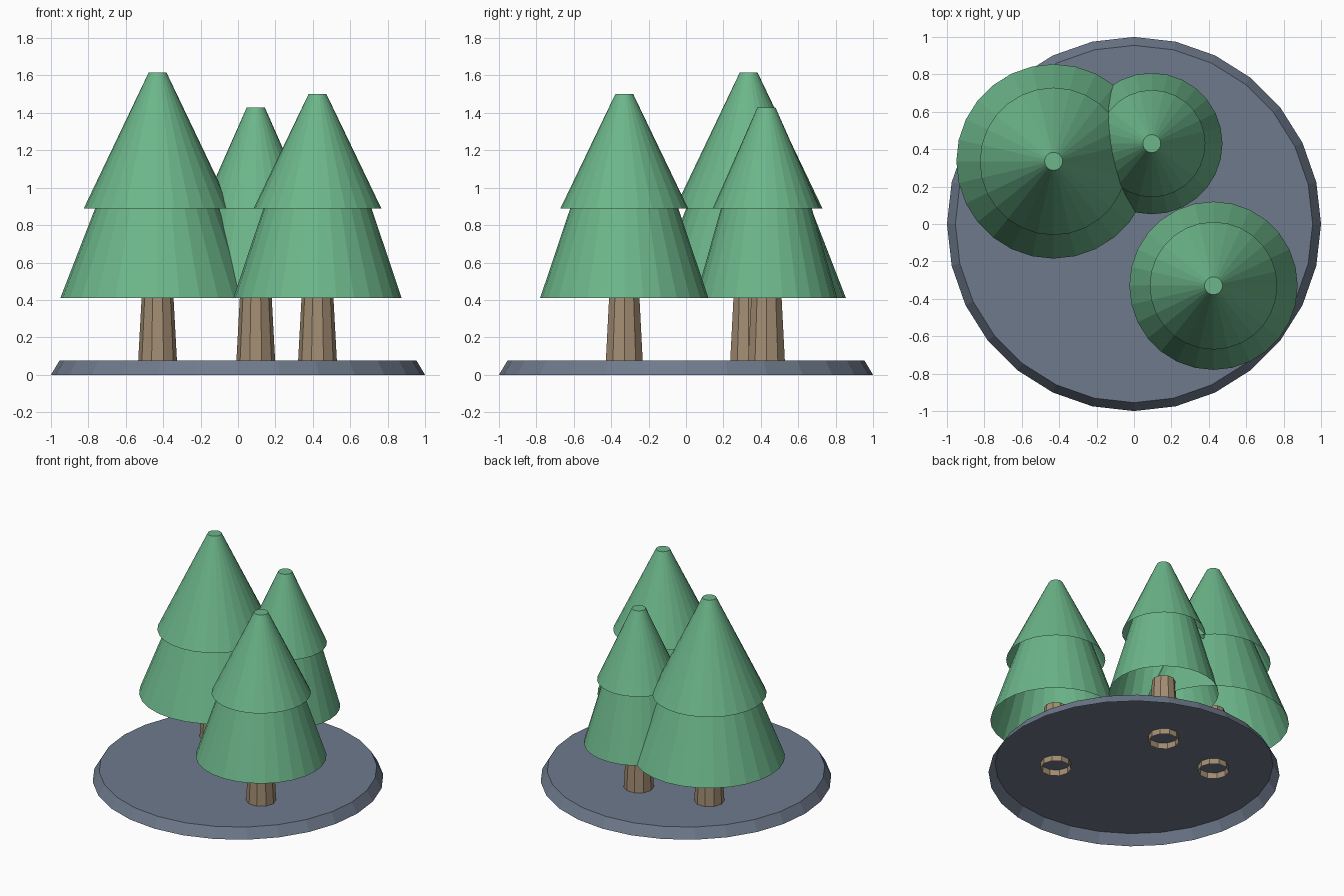
import bpy, bmesh, math

if "Cube" in bpy.data.objects:
    bpy.data.objects.remove(bpy.data.objects["Cube"])


def material(name, rgb):
    # sRGB 0-255 converted to linear
    lin = [((c / 255 + 0.055) / 1.055) ** 2.4 for c in rgb]
    m = bpy.data.materials.new(name)
    m.diffuse_color = (*lin, 1.0)
    m.use_nodes = True
    m.node_tree.nodes["Principled BSDF"].inputs["Base Color"].default_value = m.diffuse_color
    return m


SLATE = material("slate", (111, 122, 140))
BARK = material("bark", (163, 141, 115))
LEAF = material("leaf_green", (108, 182, 138))


def frustum(name, mat, sides, x, y, z0, r0, z1, r1):
    """Flat-shaded tapered tube, open below and closed on top."""
    bm = bmesh.new()
    rings = []
    for z, r in ((z0, r0), (z1, r1)):
        rings.append([bm.verts.new((r * math.cos(2 * math.pi * i / sides),
                                    r * math.sin(2 * math.pi * i / sides), z))
                      for i in range(sides)])
    low, high = rings
    for i in range(sides):
        j = (i + 1) % sides
        bm.faces.new((low[i], low[j], high[j], high[i]))
    bm.faces.new(high)
    mesh = bpy.data.meshes.new(name)
    bm.to_mesh(mesh)
    bm.free()
    mesh.materials.append(mat)
    obj = bpy.data.objects.new(name, mesh)
    obj.location = (x, y, 0)
    bpy.context.collection.objects.link(obj)
    return obj


# Hollow ground disc
frustum("ground_disc", SLATE, 28, 0, 0, 0, 1.0, 0.075, 0.955)

# Trees: name, x, y, foliage radius, top height
TREES = [
    ("large_tree", -0.43, 0.335, 0.52, 1.615),
    ("medium_tree", 0.425, -0.33, 0.45, 1.50),
    ("small_tree", 0.095, 0.43, 0.378, 1.43),
]
for name, x, y, r, top in TREES:
    # Trunk runs through the disc and up into the foliage
    frustum(name + "_trunk", BARK, 10, x, y, 0.03, 0.106, 0.51, 0.08)
    # Two stacked foliage skirts
    frustum(name + "_lower_foliage", LEAF, 28, x, y, 0.41, r, 1.04, r * 0.53)
    frustum(name + "_upper_foliage", LEAF, 28, x, y, 0.89, r * 0.758, top, 0.048)
